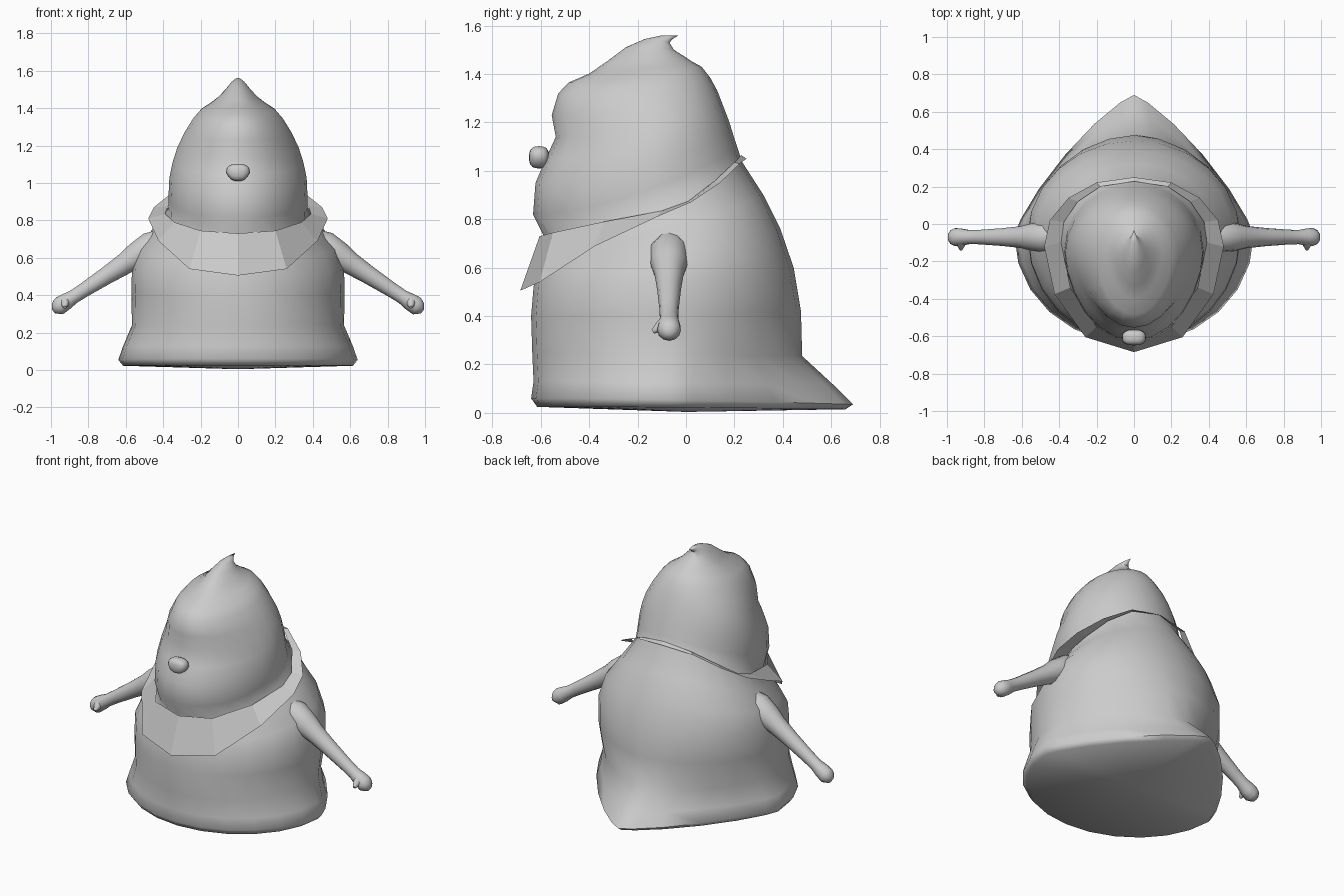
import bpy, bmesh, math
from mathutils import Vector

if "Cube" in bpy.data.objects:
    bpy.data.objects.remove(bpy.data.objects["Cube"])

grey = bpy.data.materials.new("plain grey")
grey.diffuse_color = (0.6, 0.6, 0.6, 1)
grey.use_nodes = True
grey.node_tree.nodes["Principled BSDF"].inputs["Base Color"].default_value = grey.diffuse_color


def finish(name, bm, smooth=60):
    bmesh.ops.recalc_face_normals(bm, faces=bm.faces)
    mesh = bpy.data.meshes.new(name)
    bm.to_mesh(mesh)
    bm.free()
    obj = bpy.data.objects.new(name, mesh)
    bpy.context.collection.objects.link(obj)
    mesh.materials.append(grey)
    if smooth:
        bpy.ops.object.select_all(action='DESELECT')
        obj.select_set(True)
        bpy.context.view_layer.objects.active = obj
        bpy.ops.object.shade_smooth_by_angle(angle=math.radians(smooth))
    return obj


def loft(bm, rings, start=None, end=None):
    """Skin closed rings of points and cap the ends with fans."""
    rows = [[bm.verts.new(p) for p in r] for r in rings]
    n = len(rows[0])
    for a, b in zip(rows, rows[1:]):
        for i in range(n):
            j = (i + 1) % n
            bm.faces.new((a[i], a[j], b[j], b[i]))
    for row, tip in ((rows[0], start), (rows[-1], end)):
        if tip is not None:
            v = bm.verts.new(tip)
            for i in range(n):
                bm.faces.new((row[i], row[(i + 1) % n], v))


def body_ring(yf, zf, yb, zb, w, n=24):
    """Tilted egg-shaped section; the rear sharpens into a tail near the ground."""
    ym = min(-.06, yf + (yb - yf) * .57)
    k = 1 + max(0, (.5 - zb) * .9, min(.6, (.27 - zb) * 3.5))
    kf = 1.15 if zf > .58 else 1
    pts = []
    for i in range(n):
        t = 2 * math.pi * i / n
        s, c = math.sin(t), math.cos(t)
        if c > 1e-6:
            x, y = math.copysign(abs(s) ** k, s) * w, ym + (yb - ym) * c ** k
        else:
            x, y = s * w, ym - (ym - yf) * abs(c) ** kf
        f = max(0, (y - yf) / (yb - yf))
        pts.append((x, y, zf + (zb - zf) * f ** 1.7))
    return pts


# Body and head sections: front y, front z, back y, back z, half width
sections = [
    (-.615, .025, .66, .015, .615), (-.64, .06, .69, .035, .64),
    (-.63, .13, .61, .115, .615), (-.635, .24, .48, .235, .567),
    (-.64, .40, .475, .42, .57), (-.63, .52, .445, .60, .567),
    (-.61, .60, .39, .76, .53), (-.59, .67, .32, .90, .445),
    (-.587, .73, .23, 1.04, .37), (-.632, .82, .215, 1.09, .372),
    (-.622, .95, .195, 1.15, .367), (-.58, 1.05, .178, 1.205, .35),
    (-.538, 1.14, .155, 1.265, .325), (-.555, 1.23, .13, 1.33, .287),
    (-.528, 1.32, .10, 1.385, .24), (-.485, 1.365, .065, 1.43, .20),
    (-.40, 1.402, .02, 1.455, .15), (-.33, 1.45, -.01, 1.475, .105),
    (-.25, 1.51, -.05, 1.50, .062), (-.17, 1.545, -.068, 1.53, .035),
    (-.10, 1.56, -.055, 1.545, .015),
]
bm = bmesh.new()
loft(bm, [body_ring(*s) for s in sections], (0, 0, .004), (0, -.03, 1.56))
finish("body_and_head", bm)


# Collar: a faceted sheet hanging from the neck, low in front and high behind
def mirrored(half):
    return half + [(-x, y, z) for x, y, z in half[-2:0:-1]]


outer = [(0, -.685, .505), (.26, -.605, .54), (.425, -.375, .69), (.48, -.12, .81),
         (.45, .02, .87), (.35, .14, .95), (.20, .222, 1.03), (0, .25, 1.05)]
inner = [(0, -.605, .73), (.20, -.55, .745), (.34, -.34, .79), (.39, -.10, .835),
         (.375, .01, .875), (.30, .12, .96), (.18, .20, 1.035), (0, .228, 1.065)]
bm = bmesh.new()
loft(bm, [mirrored(outer), mirrored(inner)])
finish("collar", bm, 0)


def tube(bm, path, n=12):
    """Round tube through (point, radius) pairs with closed ends."""
    pts = [Vector(p) for p, r in path]
    rings = []
    for i, (p, r) in enumerate(path):
        d = (pts[min(i + 1, len(pts) - 1)] - pts[max(i - 1, 0)]).normalized()
        u = d.cross(Vector((.3, 1, .5))).normalized()
        v = d.cross(u)
        rings.append([pts[i] + r * (math.cos(a) * u + math.sin(a) * v)
                      for a in (2 * math.pi * k / n for k in range(n))])
    loft(bm, rings, pts[0], pts[-1])


# Arms: flared shoulder, thin forearm, knobbed hand and a small thumb
arm = [(.38, .05), (.46, .083), (.54, .075), (.60, .06), (.70, .049), (.82, .040),
       (.88, .038), (.92, .046), (.955, .049), (.982, .036), (.995, .015)]
for side, label in ((1, "right"), (-1, "left")):
    bm = bmesh.new()
    tube(bm, [((side * x, -.07, max(.338, .675 - .646 * (x - .44))), r) for x, r in arm])
    tube(bm, [((side * .925, y, .455 + .92 * max(y, -.13)), r)
              for y, r in ((-.08, .025), (-.11, .023), (-.137, .009))])
    finish("arm_" + label, bm)

# Nose: rounded block, narrower underneath
bm = bmesh.new()
bmesh.ops.create_uvsphere(bm, u_segments=16, v_segments=10, radius=1)
for v in bm.verts:
    x, y, z = (math.copysign(abs(c) ** .75, c) for c in v.co)
    taper = 1 + .3 * min(z, 0)
    v.co = (.064 * x * taper, -.607 + .042 * y, 1.056 + .046 * z)
finish("nose", bm, 80)
